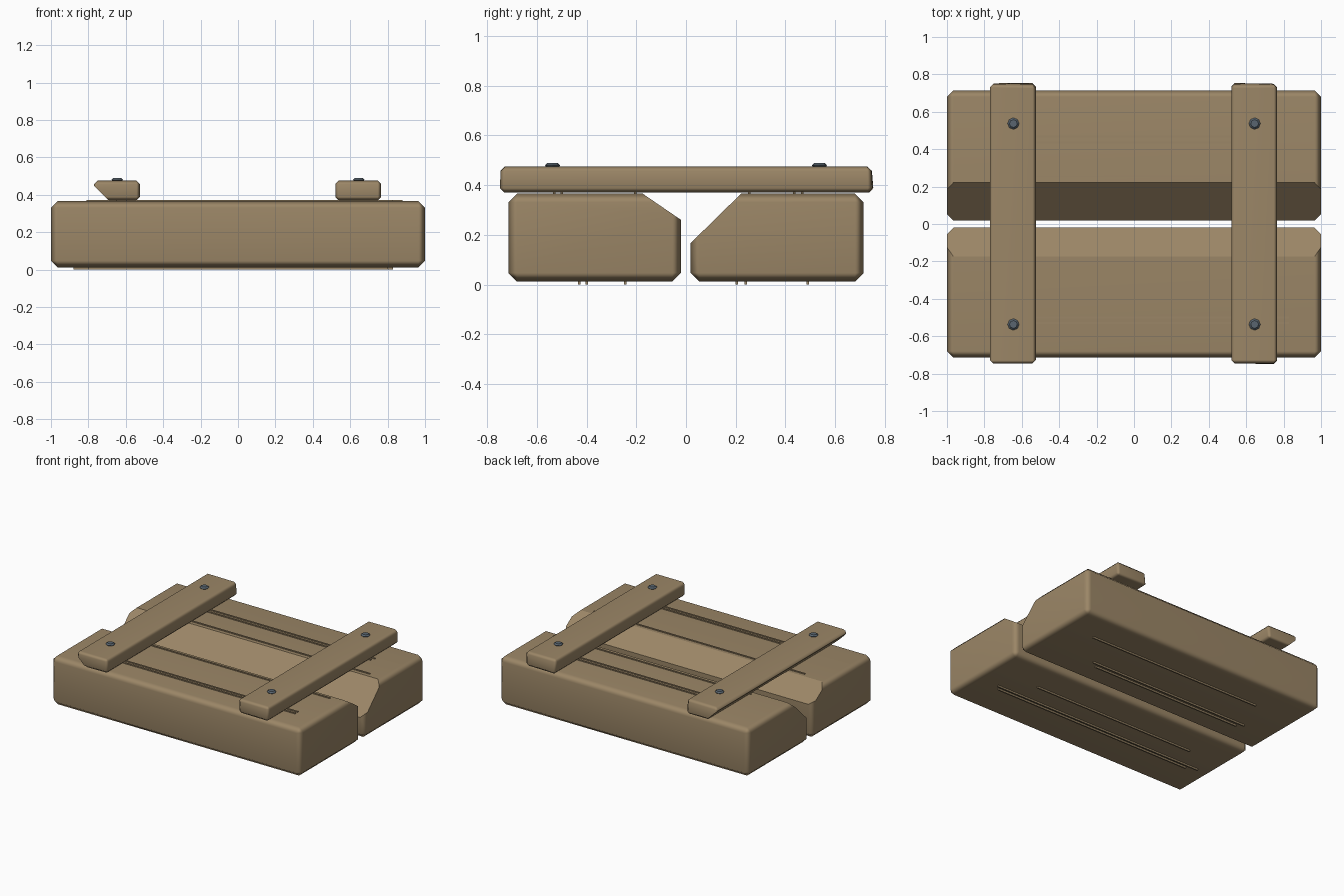
import bpy
import bmesh
from math import radians
from mathutils import Vector, Matrix

if "Cube" in bpy.data.objects:
    bpy.data.objects.remove(bpy.data.objects["Cube"])


def make_material(name, rgb):
    mat = bpy.data.materials.new(name)
    mat.use_nodes = True
    color = (*rgb, 1.0)
    mat.diffuse_color = color
    bsdf = mat.node_tree.nodes["Principled BSDF"]
    bsdf.inputs["Base Color"].default_value = color
    bsdf.inputs["Roughness"].default_value = 0.8
    return mat


WOOD = make_material("weathered_wood", (0.33, 0.24, 0.135))
STEEL = make_material("blue_grey_steel", (0.10, 0.13, 0.16))


def finish(bm, name, mat, smooth=False):
    """Turn the bmesh into an object, with soft chamfers if wanted."""
    bmesh.ops.recalc_face_normals(bm, faces=bm.faces)
    mesh = bpy.data.meshes.new(name)
    bm.to_mesh(mesh)
    bm.free()
    mesh.materials.append(mat)
    obj = bpy.data.objects.new(name, mesh)
    bpy.context.scene.collection.objects.link(obj)
    if smooth:
        mod = obj.modifiers.new("flat_main_faces", "WEIGHTED_NORMAL")
        mod.keep_sharp = True
    return obj


def add_box(bm, low, high):
    low, high = Vector(low), Vector(high)
    matrix = Matrix.Translation((low + high) / 2) @ Matrix.Diagonal((*(high - low), 1))
    return bmesh.ops.create_cube(bm, size=1, matrix=matrix)["verts"]


def chamfered_block(name, low, high, chamfer, cut=None, jitter=()):
    """Box with chamfered edges, optionally trimmed by a (point, normal) plane."""
    bm = bmesh.new()
    verts = add_box(bm, low, high)
    # Slightly uneven hand-cut corners
    for v, shift in zip(verts, jitter):
        v.co.y += shift
    bmesh.ops.bevel(bm, geom=bm.edges[:], offset=chamfer, segments=1,
                    profile=0.5, affect="EDGES")
    cut_edges = []
    if cut:
        result = bmesh.ops.bisect_plane(bm, geom=bm.verts[:] + bm.edges[:] + bm.faces[:],
                                        plane_co=cut[0], plane_no=cut[1], clear_outer=True)
        cut_edges = [e for e in result["geom_cut"] if isinstance(e, bmesh.types.BMEdge)]
        bmesh.ops.holes_fill(bm, edges=cut_edges)
    bmesh.ops.recalc_face_normals(bm, faces=bm.faces)
    for f in bm.faces:
        f.smooth = True
    for e in bm.edges:
        e.smooth = e.calc_face_angle(0) < radians(50)
    for e in cut_edges:
        e.smooth = False
    return finish(bm, name, WOOD, smooth=True)


# Two heavy beams with sloping inner shoulders
BOTTOM, TOP = 0.012, 0.366
chamfered_block("front_beam", (-1, -0.715, BOTTOM), (1, -0.02, TOP), 0.035,
                cut=((0, -0.175, TOP), (0, 0.106, 0.155)))
chamfered_block("back_beam", (-1, 0.018, BOTTOM), (1, 0.715, TOP), 0.035,
                cut=((0, 0.222, TOP), (0, -0.2, 0.204)))

# Cross planks, one with its lower outer edge trimmed away
chamfered_block("left_cross_plank", (0.52, -0.745, 0.37), (0.765, 0.75, 0.475), 0.018,
                jitter=(0, 0, 0.006, -0.006, -0.005, 0, 0, -0.004))
chamfered_block("right_cross_plank", (-0.77, -0.747, 0.37), (-0.525, 0.755, 0.475), 0.018,
                cut=((-0.77, 0, 0.448), (-0.07, 0, -0.07)),
                jitter=(0, 0, 0, -0.008, 0.005, 0, 0, -0.012))

# Raised grain slivers: (y, x start, x end)
grain_top = [(0.467, -0.6, 0.77), (0.435, -0.6, 0.76), (0.255, -0.7, 0.88),
             (-0.205, -0.81, 0.88), (-0.5, -0.65, 0.83), (-0.53, -0.6, 0.83)]
grain_bottom = [(0.49, -0.63, 0.76), (0.24, -0.74, 0.55), (0.205, -0.7, 0.5),
                (-0.245, -0.68, 0.62), (-0.4, -0.88, 0.83), (-0.43, -0.8, 0.8)]
for name, rows, z0, z1 in (("top_grain", grain_top, TOP - 0.01, TOP + 0.006),
                           ("bottom_grain", grain_bottom, 0, BOTTOM + 0.01)):
    bm = bmesh.new()
    for y, x0, x1 in rows:
        add_box(bm, (x0, y - 0.005, z0), (x1, y + 0.005, z1))
    finish(bm, name, WOOD)

# Bolt heads: a wide middle between narrower base and crown
for x_side, x_name in ((1, "left"), (-1, "right")):
    for y_side, y_name in ((1, "back"), (-1, "front")):
        bm = bmesh.new()
        for r0, r1, z, h in ((0.024, 0.031, 0.472, 0.008), (0.031, 0.021, 0.48, 0.009)):
            bmesh.ops.create_cone(bm, cap_ends=True, segments=8, radius1=r0, radius2=r1,
                                  depth=h,
                                  matrix=Matrix.Translation((0.645 * x_side, 0.537 * y_side, z + h / 2)))
        finish(bm, f"{y_name}_{x_name}_bolt", STEEL)
